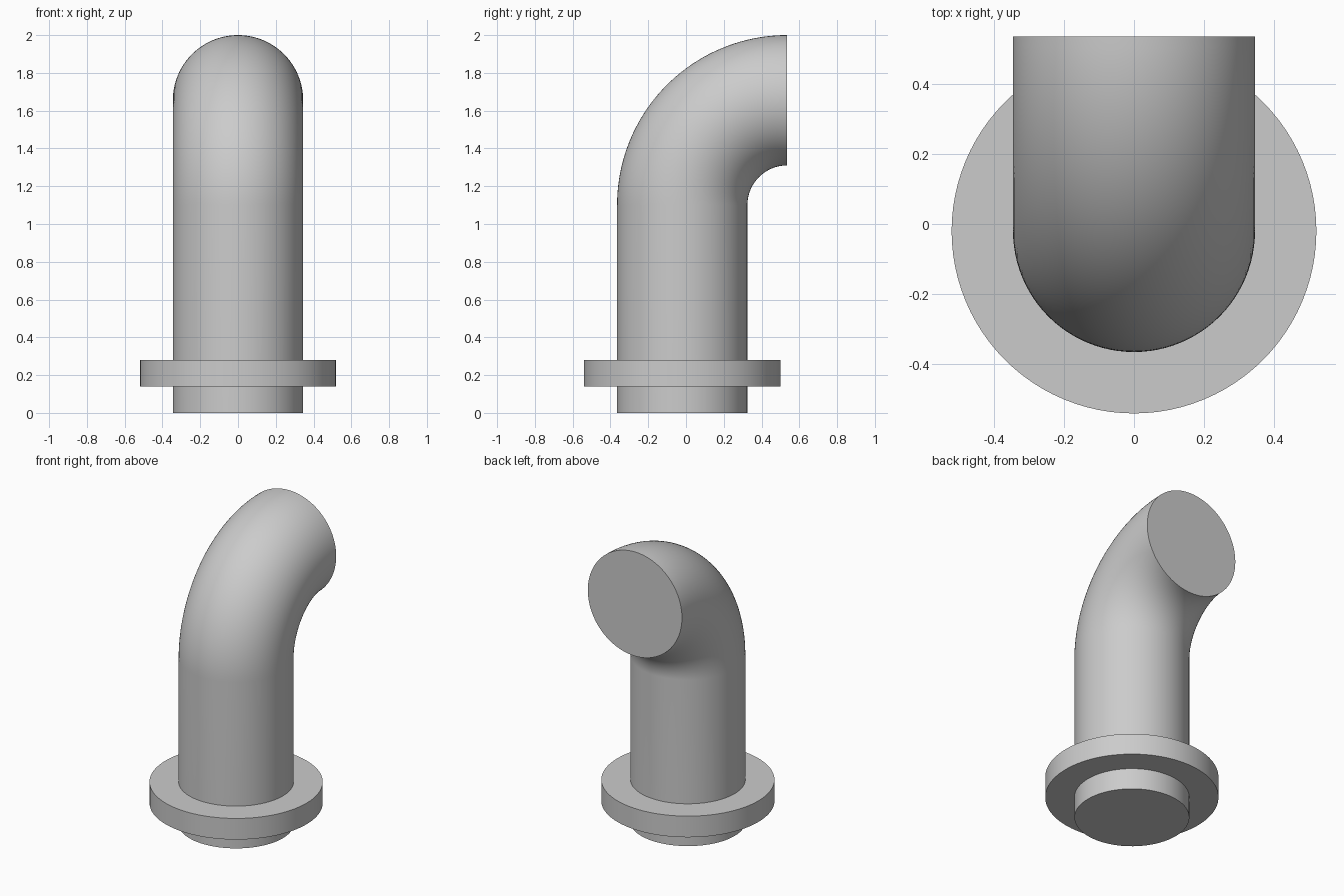
import bpy, bmesh, math
from mathutils import Vector

cube = bpy.data.objects.get("Cube")
if cube:
    bpy.data.objects.remove(cube, do_unlink=True)

SIDES = 96
AXIS_Y = -0.02
PIPE_R = 0.345
BEND_R = 0.555
BEND_Z = 1.10

grey = bpy.data.materials.new("plain grey")
grey.use_nodes = True
colour = (0.6, 0.6, 0.6, 1)
grey.diffuse_color = colour
grey.node_tree.nodes["Principled BSDF"].inputs["Base Color"].default_value = colour


def smooth(obj):
    bpy.ops.object.select_all(action="DESELECT")
    obj.select_set(True)
    bpy.context.view_layer.objects.active = obj
    bpy.ops.object.shade_smooth_by_angle(angle=math.radians(30))


def sweep(name, stations):
    """Skin rings given as (centre y, centre z, tilt about x, radius), capped at both ends."""
    bm = bmesh.new()
    rings = []
    for y, z, tilt, radius in stations:
        ring = []
        for i in range(SIDES):
            a = math.tau * i / SIDES
            out = radius * math.sin(a)
            ring.append(bm.verts.new(Vector((radius * math.cos(a),
                                             y + out * math.cos(tilt),
                                             z - out * math.sin(tilt)))))
        rings.append(ring)
    for low, high in zip(rings, rings[1:]):
        for i in range(SIDES):
            j = (i + 1) % SIDES
            bm.faces.new((low[i], low[j], high[j], high[i]))
    bm.faces.new(rings[0][::-1])
    bm.faces.new(rings[-1])
    bmesh.ops.recalc_face_normals(bm, faces=bm.faces)
    mesh = bpy.data.meshes.new(name)
    bm.to_mesh(mesh)
    bm.free()
    mesh.materials.append(grey)
    obj = bpy.data.objects.new(name, mesh)
    bpy.context.collection.objects.link(obj)
    smooth(obj)
    return obj


# Straight riser followed by a quarter-turn elbow towards the back
STEPS = 40
path = [(AXIS_Y, 0, 0, PIPE_R)]
for s in range(STEPS + 1):
    t = math.pi / 2 * s / STEPS
    path.append((AXIS_Y + BEND_R * (1 - math.cos(t)),
                 BEND_Z + BEND_R * math.sin(t), t, PIPE_R))
sweep("elbow_pipe", path)

# Collar around the foot of the pipe
sweep("flange", [(AXIS_Y, z, 0, 0.52) for z in (0.14, 0.28)])
